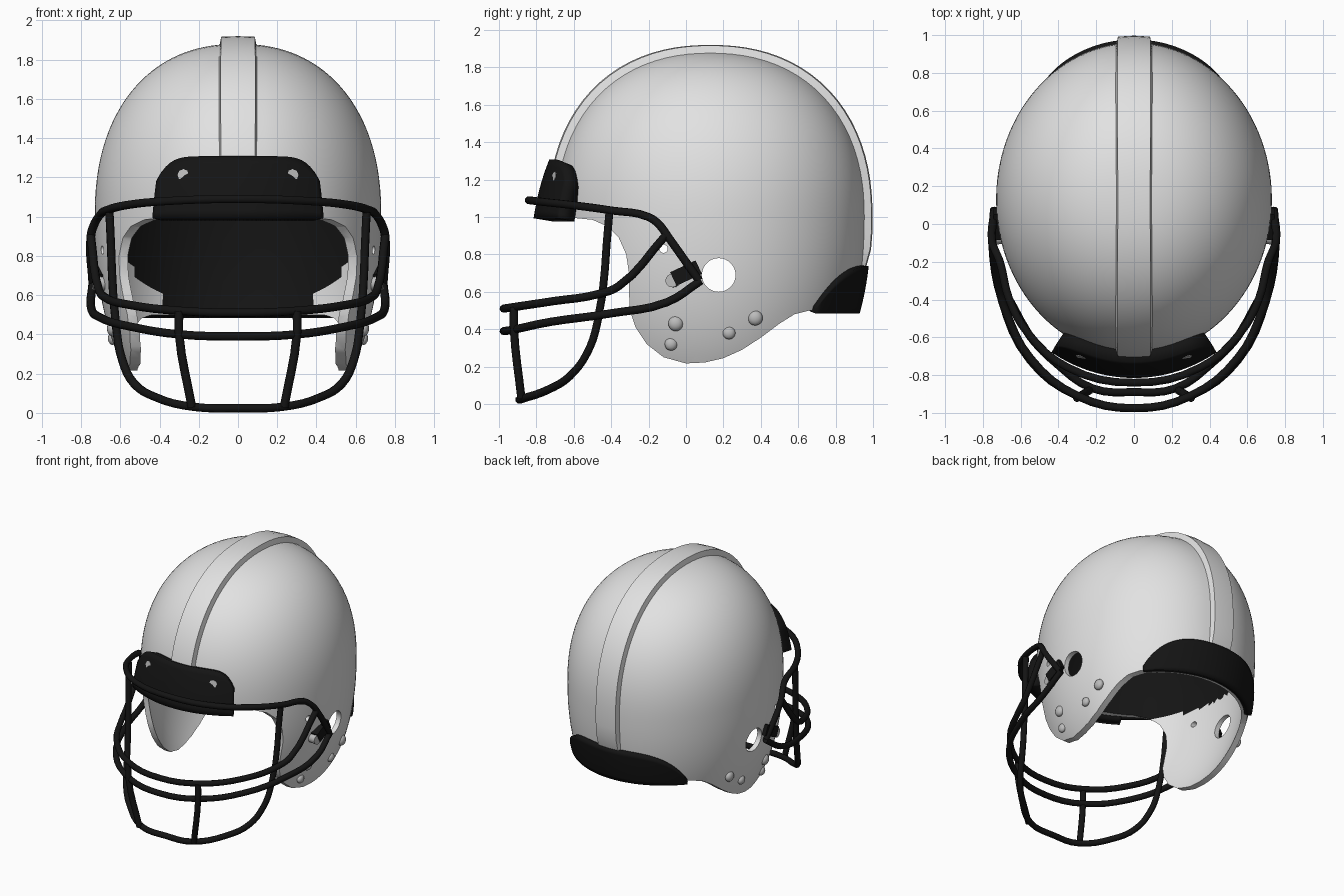
import bpy, bmesh, math
from mathutils import Vector

if "Cube" in bpy.data.objects:
    bpy.data.objects.remove(bpy.data.objects["Cube"])

A, B, C_UP, C_LOW, N = 0.73, 0.83, 0.88, 1.16, 2.25
CY, CZ = 0.13, 1.0


def material(name, v):
    m = bpy.data.materials.new(name)
    m.diffuse_color = (v, v, v, 1)
    m.use_nodes = True
    m.node_tree.nodes["Principled BSDF"].inputs["Base Color"].default_value = m.diffuse_color
    return m


SHELL = material("shell light grey", 0.76)
BLACK = material("black", 0.007)
SNAP = material("snap grey", 0.5)


def add_mesh(name, bm, *mats, smooth=35):
    me = bpy.data.meshes.new(name)
    bm.to_mesh(me)
    bm.free()
    return add_object(name, me, mats, smooth)


def add_object(name, me, mats, smooth=35):
    ob = bpy.data.objects.new(name, me)
    bpy.context.collection.objects.link(ob)
    for m in mats:
        me.materials.append(m)
    if smooth:
        bpy.ops.object.select_all(action='DESELECT')
        bpy.context.view_layer.objects.active = ob
        ob.select_set(True)
        bpy.ops.object.shade_smooth_by_angle(angle=math.radians(smooth))
    return ob


def level_radius(z):
    w = abs(z - CZ) / (C_UP if z > CZ else C_LOW)
    return (1 - w ** N) ** (1 / N)


def shell_x(y, z):
    return A * math.sqrt(level_radius(z) ** 2 - ((y - CY) / B) ** 2)


# Dome: rings run front to back so the centre ridge has crisp edges
def dome(bm, scale, ridge):
    step = [0.0, 0.112, 0.128]
    pos = step + [0.128 + (math.pi / 2 - 0.128) * i / 26 for i in range(1, 26)]
    rings, seg = [], 88
    for al in [-v for v in reversed(pos[1:])] + pos:
        ring = []
        for k in range(seg):
            t = 2 * math.pi * k / seg
            d = Vector((math.sin(al), math.cos(al) * math.cos(t), math.cos(al) * math.sin(t)))
            s = scale * (math.hypot(d.x, d.y) ** N + abs(d.z) ** N) ** (-1 / N)
            p = Vector((A * d.x, B * d.y, (C_UP if d.z > 0 else C_LOW) * d.z)) * s
            if ridge and abs(al) < 0.12:
                p *= 1 + 0.045 * min(1, max(0, (p.z + CZ - 0.65) / 0.2))
            ring.append(bm.verts.new(p + Vector((0, CY, CZ))))
        rings.append(ring)
    faces = []
    for r0, r1 in zip(rings, rings[1:]):
        for k in range(seg):
            j = (k + 1) % seg
            faces.append(bm.faces.new((r0[k], r0[j], r1[j], r1[k])))
    for ring, sx in ((rings[0], -1), (rings[-1], 1)):
        pole = bm.verts.new((sx * A * scale, CY, CZ))
        for k in range(seg):
            faces.append(bm.faces.new((ring[k], ring[(k + 1) % seg], pole)))
    bmesh.ops.recalc_face_normals(bm, faces=faces)
    return faces


bm = bmesh.new()
dome(bm, 1.0, True)
bmesh.ops.reverse_faces(bm, faces=dome(bm, 0.95, False))
raw = add_mesh("shell_blank", bm, SHELL, smooth=0)

# Side outline that trims the shell
rim = [(-1.2, .995), (-.6, .995), (-.5, .985), (-.42, .95), (-.36, .89), (-.32, .8), (-.305, .7),
       (-.305, .6), (-.3, .5), (-.27, .41), (-.21, .32), (-.12, .25), (0, .217), (.1, .222),
       (.2, .245), (.3, .29), (.4, .355), (.5, .43), (.58, .48), (.66, .5), (1.2, .5),
       (1.2, 2.2), (-1.2, 2.2)]
bm = bmesh.new()
face = bm.faces.new([bm.verts.new((-1, y, z)) for y, z in rim])
ext = bmesh.ops.extrude_face_region(bm, geom=[face])
bmesh.ops.translate(bm, verts=[v for v in ext["geom"] if isinstance(v, bmesh.types.BMVert)], vec=(2, 0, 0))
bmesh.ops.recalc_face_normals(bm, faces=bm.faces)
cutters = [(add_mesh("trim_cutter", bm, SHELL, smooth=0), 'INTERSECT')]


def cylinder(name, loc, r, depth, axis, mat, sides=24, smooth=35):
    bm = bmesh.new()
    bmesh.ops.create_cone(bm, cap_ends=True, segments=sides, radius1=r, radius2=r, depth=depth)
    ob = add_mesh(name, bm, mat, smooth=smooth)
    ob.location = loc
    ob.rotation_euler = Vector(axis).to_track_quat('Z', 'Y').to_euler()
    return ob


# Ear holes and small strap holes
for y, z, r in ((.175, .69, .09), (-.12, .83, .022)):
    cutters.append((cylinder("hole_cutter", (0, y, z), r, 3, (1, 0, 0), SHELL, 28, 0), 'DIFFERENCE'))
for ob, op in cutters:
    m = raw.modifiers.new("cut", 'BOOLEAN')
    m.object, m.operation, m.solver = ob, op, 'EXACT'
    ob.hide_render = True
bpy.context.view_layer.update()
me = bpy.data.meshes.new_from_object(raw.evaluated_get(bpy.context.evaluated_depsgraph_get()))
for ob in [raw] + [c[0] for c in cutters]:
    bpy.data.objects.remove(ob)
me.materials.clear()
shell = add_object("helmet_shell", me, (SHELL, BLACK))

# Black lining on the upper and rear inside of the shell
for p in me.polygons:
    x, y, z = p.center
    w = (z - CZ) / (C_UP if z > CZ else C_LOW)
    f = (math.hypot(x / A, (y - CY) / B) ** N + abs(w) ** N) ** (1 / N)
    inside = f < 0.96 and p.normal.dot(p.center - Vector((0, CY, CZ))) < 0
    p.material_index = int(inside and z > min(.95, .5 + 1.2 * (.8 - y)))


# Padded plates that follow the shell at brow and nape
def plate(name, side, half, zb, zt, off, thick):
    bm = bmesh.new()
    nu, nv = 40, 8
    grid = []
    for i in range(nu + 1):
        t = 2 * i / nu - 1
        ph, col = math.radians(half) * t, []
        for j in range(nv + 1):
            z = zb + (zt(t) - zb) * j / nv
            h, o = level_radius(z), off(z)
            col.append(bm.verts.new(((A * h + o) * math.sin(ph),
                                     CY + side * (B * h + o) * math.cos(ph), z)))
        grid.append(col)
    for a, b in zip(grid, grid[1:]):
        for j in range(nv):
            bm.faces.new((a[j], b[j], b[j + 1], a[j + 1]))
    bmesh.ops.recalc_face_normals(bm, faces=bm.faces)
    ob = add_mesh(name, bm, BLACK)
    s = ob.modifiers.new("thickness", 'SOLIDIFY')
    s.thickness, s.offset = thick, 0


plate("brow_pad", -1, 31, .985, lambda t: 1.29 - .12 * abs(t) ** 8,
      lambda z: .015 + .05 * (1.29 - z) / .3, .1)
plate("nape_pad", 1, 45, .49, lambda t: .74 - .22 * abs(t) ** 4, lambda z: .005, .05)


# Face guard tubes
def tube(name, pts, mirror=True):
    if mirror:
        pts = [(-x, y, z) for x, y, z in reversed(pts[1:])] + pts
    cu = bpy.data.curves.new(name, 'CURVE')
    cu.dimensions, cu.bevel_depth, cu.bevel_resolution = '3D', .022, 2
    cu.resolution_u, cu.use_fill_caps = 4, True
    sp = cu.splines.new('BEZIER')
    sp.bezier_points.add(len(pts) - 1)
    for bp, p in zip(sp.bezier_points, pts):
        bp.co = p
        bp.handle_left_type = bp.handle_right_type = 'AUTO'
    ob = bpy.data.objects.new(name, cu)
    bpy.context.collection.objects.link(ob)
    cu.materials.append(BLACK)


tube("guard_top_bar", [(0, -.84, 1.09), (.35, -.76, 1.08), (.56, -.58, 1.06), (.66, -.4, 1.035),
                       (.71, -.2, 1.0), (.735, -.14, .955), (.75, -.1, .9), (.74, .07, .66)])
tube("guard_middle_bar", [(0, -.975, .51), (.3, -.91, .52), (.55, -.71, .55), (.68, -.46, .59),
                          (.71, -.36, .63), (.75, -.11, .9)])
tube("guard_lower_bar", [(0, -.975, .39), (.3, -.91, .4), (.55, -.72, .44), (.7, -.4, .485),
                         (.75, -.1, .545), (.74, .08, .66)])
tube("guard_chin_bar", [(0, -.89, .024), (.22, -.87, .03), (.42, -.73, .08), (.53, -.62, .15),
                        (.59, -.53, .27), (.62, -.475, .43), (.655, -.41, 1.02)])

# Mirrored small parts
for s in (-1, 1):
    tube("guard_post", [(s * .3, -.92, .52), (s * .3, -.92, .4), (s * .235, -.88, .03)], False)
    # Brow bolts
    ph = math.asin(.27 / (A * level_radius(1.21)))
    h = level_radius(1.21)
    cylinder("brow_bolt", (s * .275, CY - (B * h + .075) * math.cos(ph), 1.21), .03, .03,
             (s * .35, -1, .25), SNAP, 8)
    # Guard clip and its bolt
    bm = bmesh.new()
    bmesh.ops.create_cube(bm, size=1)
    bmesh.ops.scale(bm, vec=(.06, .15, .08), verts=bm.verts)
    clip = add_mesh("guard_clip", bm, BLACK, smooth=0)
    clip.location, clip.rotation_euler = (s * .715, .0, .7), (math.radians(25), 0, 0)
    cylinder("clip_bolt", (s * .71, -.07, .66), .036, .06, (s, -.15, 0), SNAP, 16)
    # Chin strap snaps
    for y, z, r in ((-.055, .43, .04), (-.08, .32, .034), (.23, .38, .034), (.37, .46, .04)):
        bm = bmesh.new()
        bmesh.ops.create_uvsphere(bm, u_segments=16, v_segments=10, radius=r)
        bmesh.ops.scale(bm, vec=(.7, 1, 1), verts=bm.verts)
        add_mesh("strap_snap", bm, SNAP).location = (s * shell_x(y, z), y, z)
